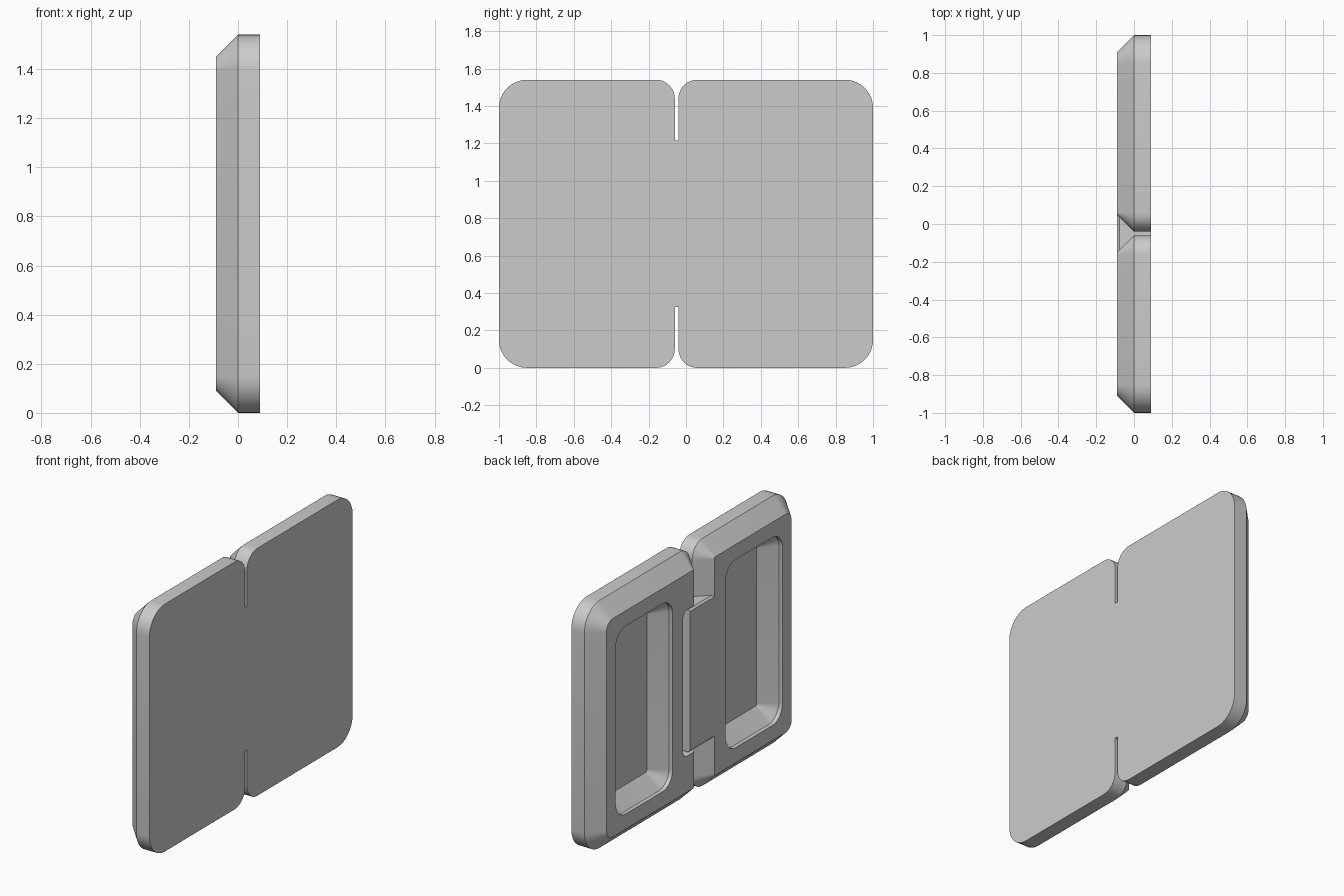
import bpy, bmesh
from math import cos, sin, pi, radians

cube = bpy.data.objects.get("Cube")
if cube:
    bpy.data.objects.remove(cube)

grey = bpy.data.materials.new("plain_grey")
grey.use_nodes = True
colour = (0.6, 0.6, 0.6, 1)
grey.diffuse_color = colour
grey.node_tree.nodes["Principled BSDF"].inputs["Base Color"].default_value = colour

HEIGHT = 1.54
HALF = 0.09      # half thickness, also the chamfer size
STEPS = 10


def ring(x, y0, y1, z0, z1, r_low, r_high, inset=0):
    """Rounded rectangle in the yz plane, with its own radius on each y side."""
    y0, y1, z0, z1 = y0 + inset, y1 - inset, z0 + inset, z1 - inset
    r_low, r_high = r_low - inset, r_high - inset
    corners = [(y1 - r_high, z1 - r_high, r_high), (y0 + r_low, z1 - r_low, r_low),
               (y0 + r_low, z0 + r_low, r_low), (y1 - r_high, z0 + r_high, r_high)]
    points = []
    for i, (y, z, r) in enumerate(corners):
        for k in range(STEPS + 1):
            a = (i + k / STEPS) * pi / 2
            points.append((x, y + r * cos(a), z + r * sin(a)))
    return points


def loft(name, rings, bevel_rule=None):
    """Bridge rings of equal size and cap both ends."""
    bm = bmesh.new()
    loops = [[bm.verts.new(p) for p in pts] for pts in rings]
    n = len(loops[0])
    for a, b in zip(loops, loops[1:]):
        for i in range(n):
            j = (i + 1) % n
            bm.faces.new((a[i], a[j], b[j], b[i]))
    bm.faces.new(loops[0])
    bm.faces.new(loops[-1])
    bmesh.ops.recalc_face_normals(bm, faces=bm.faces)
    if bevel_rule:
        edges = [e for e in bm.edges if bevel_rule(e)]
        bmesh.ops.bevel(bm, geom=edges, offset=0.012, segments=1, affect='EDGES')
    mesh = bpy.data.meshes.new(name)
    bm.to_mesh(mesh)
    bm.free()
    mesh.materials.append(grey)
    obj = bpy.data.objects.new(name, mesh)
    bpy.context.collection.objects.link(obj)
    return obj


def smooth(obj):
    bpy.ops.object.select_all(action='DESELECT')
    obj.select_set(True)
    bpy.context.view_layer.objects.active = obj
    bpy.ops.object.shade_smooth_by_angle(angle=radians(30))


def plate(name, outer, pocket):
    """Chamfered plate with a sloping pocket sunk into its -x face."""
    hollow = (*pocket, 0.185, HEIGHT - 0.185, 0.1, 0.1)
    return loft(name, [
        ring(HALF, *outer),
        ring(0, *outer),
        ring(-HALF, *outer, inset=HALF),
        ring(-HALF, *hollow),
        ring(-HALF + 0.025, *hollow),
        ring(0.025, *hollow, inset=HALF),
    ])


# Two plates, separated by a narrow slit
front_plate = plate("front_plate", (-1, -0.06, 0, HEIGHT, 0.15, 0.1), (-0.82, -0.26))
back_plate = plate("back_plate", (-0.04, 1, 0, HEIGHT, 0.1, 0.15), (0.26, 0.82))

# Rounded recess in the back plate that receives the tab
recess = (-0.08, 0.157, 0.315, HEIGHT - 0.315, 0.04, 0.04)
cutter = loft("recess_cutter", [ring(-0.2, *recess), ring(-0.03, *recess)])
cutter.hide_render = True
cutter.hide_viewport = True
cut = back_plate.modifiers.new("recess", 'BOOLEAN')
cut.operation = 'DIFFERENCE'
cut.solver = 'EXACT'
cut.object = cutter

# Bridge through the slit, ending in a tab flush with the front plate
profile = [(HALF, -0.06), (0, -0.06), (-HALF, -0.15), (-HALF, 0.09),
           (-0.03, 0.09), (-0.03, -0.01), (0, -0.04), (HALF, -0.04)]
bridge = loft("bridge_tab",
              [[(x, y, z) for x, y in profile] for z in (0.325, HEIGHT - 0.325)],
              lambda e: all(v.co.x < -HALF + 0.001 for v in e.verts)
              and abs(e.verts[0].co.y - e.verts[1].co.y) > 0.1)

for part in (front_plate, back_plate):
    smooth(part)
